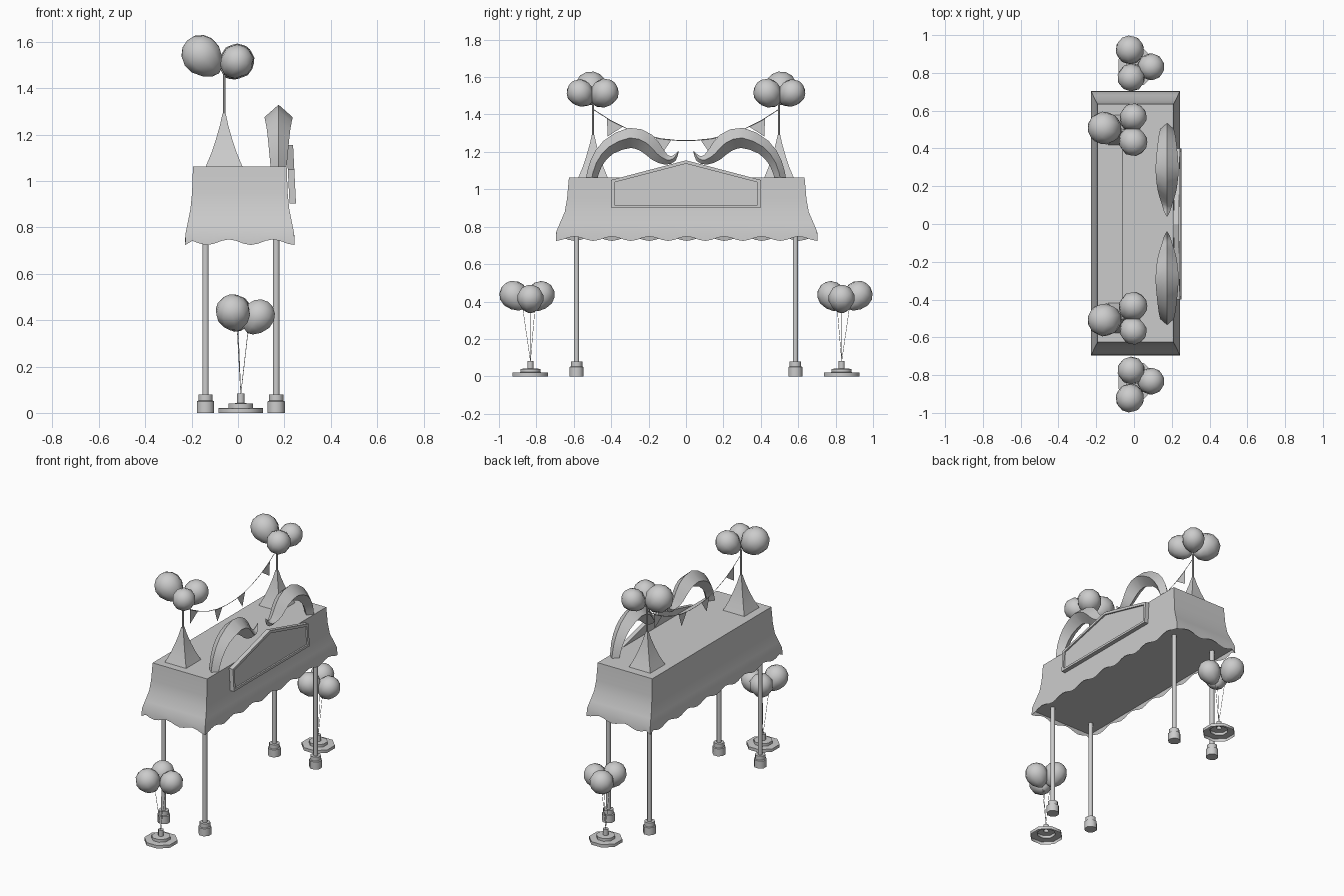
import bpy, bmesh, math
from mathutils import Vector

if "Cube" in bpy.data.objects:
    bpy.data.objects.remove(bpy.data.objects["Cube"])


def finish(name, bm, angle=None):
    """Turn a bmesh into a named object; smooth below the given angle."""
    bmesh.ops.recalc_face_normals(bm, faces=bm.faces)
    me = bpy.data.meshes.new(name)
    bm.to_mesh(me)
    bm.free()
    if angle:
        for p in me.polygons:
            p.use_smooth = True
        me.set_sharp_from_angle(angle=math.radians(angle))
    ob = bpy.data.objects.new(name, me)
    bpy.context.collection.objects.link(ob)
    return ob


def loft(name, rings, angle=None, start=True, end=True):
    """Skin a list of equal-length closed rings."""
    bm = bmesh.new()
    vs = [[bm.verts.new(p) for p in r] for r in rings]
    n = len(vs[0])
    for a, b in zip(vs, vs[1:]):
        for i in range(n):
            j = (i + 1) % n
            bm.faces.new((a[i], a[j], b[j], b[i]))
    if start:
        bm.faces.new(vs[0])
    if end:
        bm.faces.new(vs[-1])
    return finish(name, bm, angle)


def turned(name, x, y, profile, sides=8, angle=50, start=True, phase=0.5):
    """Lathe a (radius, z) profile around a vertical axis."""
    rings = [[(x + r * math.cos(2 * math.pi * (i + phase) / sides),
               y + r * math.sin(2 * math.pi * (i + phase) / sides), z)
              for i in range(sides)] for r, z in profile]
    return loft(name, rings, angle, start)


def tube(name, pts, r, sides=4):
    """Thin straight-segment tube along points."""
    pts = [Vector(p) for p in pts]
    rings = []
    for i, p in enumerate(pts):
        d = (pts[min(i + 1, len(pts) - 1)] - pts[max(i - 1, 0)]).normalized()
        u = d.cross(Vector((1, 0, 0))).normalized()
        v = d.cross(u)
        rings.append([p + r * (u * math.cos(t) + v * math.sin(t))
                      for t in (2 * math.pi * k / sides for k in range(sides))])
    return loft(name, rings, 60)


def balloon(name, centre, r, anchor):
    """Egg-shaped balloon whose narrow end points at its anchor."""
    bm = bmesh.new()
    bmesh.ops.create_uvsphere(bm, u_segments=10, v_segments=7, radius=1)
    for v in bm.verts:
        if v.co.z < 0:
            k = 1 - 0.25 * v.co.z ** 2
            v.co.x *= k
            v.co.y *= k
            v.co.z *= 1.25
    c = Vector(centre)
    axis = (c - Vector(anchor)).normalized()
    q = Vector((0, 0, 1)).rotation_difference(axis)
    for v in bm.verts:
        v.co = c + q @ (v.co * r)
    finish(name, bm, 60)
    return c - axis * r * 1.2


# Canopy: flared box with a wavy hem and a flat underside
CX, CY = 0.008, 0.004


def canopy_ring(hx, hy, z, amp=0.0):
    pts = []
    corners = [(hx, -hy), (hx, hy), (-hx, hy), (-hx, -hy)]
    for k in range(4):
        (x0, y0), (x1, y1) = corners[k], corners[(k + 1) % 4]
        n, waves = (42, 7) if k % 2 == 0 else (15, 2.5)
        for i in range(n):
            u = i / n
            w = 1 - u if k == 3 else u
            dz = 1 if i == 0 else math.cos(2 * math.pi * waves * w) * (-1 if k == 2 else 1)
            pts.append((CX + x0 + (x1 - x0) * u, CY + y0 + (y1 - y0) * u, z - amp * dz))
    return pts


loft("canopy", [canopy_ring(0.202, 0.630, 1.063), canopy_ring(0.206, 0.640, 0.95),
                canopy_ring(0.213, 0.652, 0.88), canopy_ring(0.225, 0.678, 0.82),
                canopy_ring(0.234, 0.697, 0.775), canopy_ring(0.236, 0.700, 0.736, 0.012),
                canopy_ring(0.231, 0.695, 0.755)], 40)

# Sign board: gabled panel with a raised frame, leaning slightly inward
gable = [(-0.40, 0.902), (0.40, 0.902), (0.40, 1.05), (0, 1.155), (-0.40, 1.05)]
inner = [(-0.383, 0.917), (0.383, 0.917), (0.383, 1.037), (0, 1.137), (-0.383, 1.037)]


def sign_ring(outline, x):
    return [(x - 0.05 * (z - 0.905), y, z) for y, z in outline]


loft("sign_board", [sign_ring(gable, 0.222), sign_ring(gable, 0.250),
                    sign_ring(inner, 0.250), sign_ring(inner, 0.240)])

# Arched horns: diamond section along a curve: y, z, half thickness, half width
horn = [(0.505, 1.055, 0.030, 0.034), (0.480, 1.14, 0.034, 0.042), (0.415, 1.225, 0.043, 0.051),
        (0.30, 1.275, 0.054, 0.061), (0.212, 1.248, 0.053, 0.055), (0.155, 1.19, 0.042, 0.044),
        (0.105, 1.158, 0.027, 0.028), (0.065, 1.166, 0.016, 0.016), (0.04, 1.205, 0.001, 0.001)]


def refine(pts):
    """Insert smooth midpoints between the control points."""
    out = []
    for i in range(len(pts) - 1):
        p, a, b, q = pts[max(i - 1, 0)], pts[i], pts[i + 1], pts[min(i + 2, len(pts) - 1)]
        out += [a, tuple((9 * (m + n) - k - l) / 16 for k, m, n, l in zip(p, a, b, q))]
    return out + [pts[-1]]


horn = refine(horn)

for s, side in ((-1, "left"), (1, "right")):
    rings = []
    for i, (y, z, t, w) in enumerate(horn):
        a, b = horn[max(i - 1, 0)], horn[min(i + 1, len(horn) - 1)]
        d = Vector((b[0] - a[0], b[1] - a[1])).normalized()
        ny, nz = d.y, -d.x
        rings.append([(0.175, s * (y + ny * t), z + nz * t), (0.175 + w, s * y, z),
                      (0.175, s * (y - ny * t), z - nz * t), (0.175 - w, s * y, z)])
    loft(side + "_arched_horn", rings, 40)

    # Legs with stepped feet
    for x, end in ((-0.14, "inner"), (0.165, "outer")):
        turned(f"{side}_{end}_leg", x, s * 0.585, [(0.015, 0.07), (0.015, 0.76)])
        turned(f"{side}_{end}_foot", x, s * 0.585,
               [(0.040, 0), (0.040, 0.05), (0.033, 0.053), (0.033, 0.08)])

    # Concave square spire and its pole
    px, py = -0.06, s * 0.497
    turned(side + "_spire", px, py,
           [(h * math.sqrt(2), z) for h, z in ((0.08, 1.06), (0.055, 1.12), (0.035, 1.18),
                                               (0.018, 1.24), (0.007, 1.29))], 4, 40)
    turned(side + "_pole", px, py, [(0.006, 1.28), (0.006, 1.46)], 6)
    for i, (x, y, z, r) in enumerate([(-0.158, 0.508, 1.543, 0.088), (-0.004, 0.567, 1.517, 0.072),
                                      (-0.004, 0.435, 1.517, 0.076)]):
        balloon(f"{side}_roof_balloon_{i}", (x, s * y, z), r, (px, py, 1.44))

    # Balloon stand on the ground, open underneath
    bx, by = 0.012, s * 0.832
    turned(side + "_balloon_stand", bx, by,
           [(0.103, 0), (0.103, 0.02), (0.058, 0.022), (0.058, 0.04), (0.017, 0.042),
            (0.017, 0.083)], 8, 50, False)
    for i, (x, y, z, r) in enumerate([(-0.022, 0.922, 0.436, 0.076), (-0.015, 0.775, 0.436, 0.074),
                                      (0.09, 0.832, 0.419, 0.072)]):
        tip = balloon(f"{side}_ground_balloon_{i}", (x, s * y, z), r, (bx, by, 0.30))
        tube(f"{side}_balloon_string_{i}", [(bx, by, 0.08), tip], 0.0015, 3)


# Drooping bunting line with four pennants
def droop(y):
    return Vector((-0.06, y, 1.260 + 0.168 * (abs(y) / 0.497) ** 2.1))


tube("bunting_line", [droop(-0.497 + 0.994 * i / 11) for i in range(12)], 0.002)
for i, y in enumerate((-0.38, -0.12, 0.12, 0.38)):
    a, b = droop(y - 0.042), droop(y + 0.042)
    d = (b - a).normalized()
    bm = bmesh.new()
    bm.faces.new([bm.verts.new(p) for p in
                  (a, b, (a + b) / 2 + Vector((0, d.z, -d.y)) * 0.085)])
    finish(f"pennant_{i}", bm)
